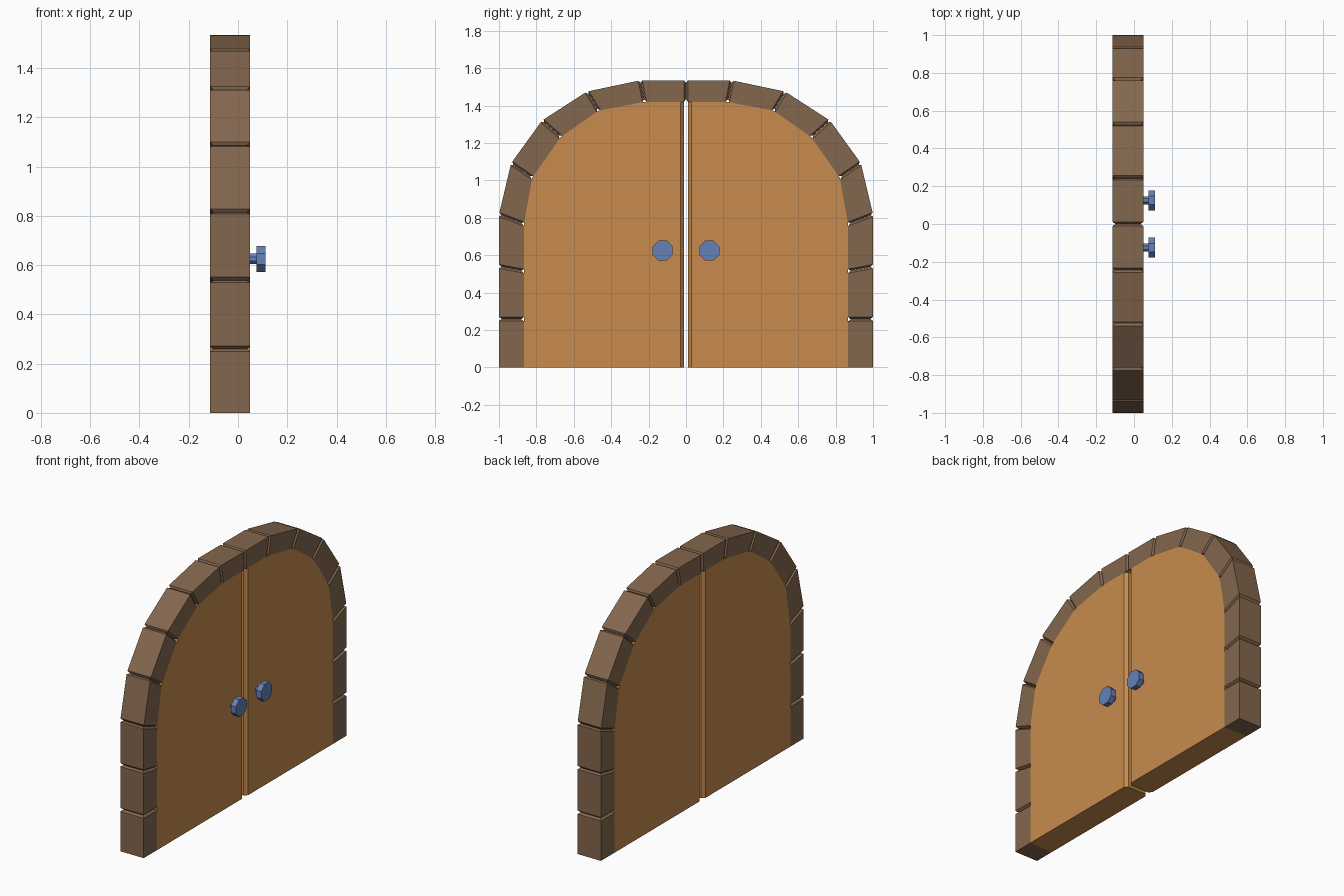
import bpy, bmesh, math
from mathutils import Vector

if "Cube" in bpy.data.objects:
    bpy.data.objects.remove(bpy.data.objects["Cube"])

BACK, FRONT = -0.113, 0.049     # shared thickness of wall and doors (x)
GROOVE, INSET = 0.011, 0.013    # chamfer size at the stone ends

# Arch outlines in (y, z): one point per mortar joint, ground to crown
INNER = [(0.867, 0), (0.867, 0.258), (0.867, 0.515), (0.867, 0.767), (0.822, 1.015),
         (0.67, 1.232), (0.468, 1.373), (0.222, 1.42), (0, 1.42)]
OUTER = [(1, 0), (1, 0.26), (1, 0.54), (1, 0.818), (0.935, 1.092),
         (0.77, 1.32), (0.53, 1.475), (0.245, 1.535), (0, 1.535)]


def material(name, color):
    m = bpy.data.materials.new(name)
    m.diffuse_color = (*color, 1)
    m.use_nodes = True
    m.node_tree.nodes["Principled BSDF"].inputs["Base Color"].default_value = m.diffuse_color
    return m


stone_mat = material("stone", (0.23, 0.135, 0.075))
wood_mat = material("wood", (0.57, 0.26, 0.075))
metal_mat = material("metal", (0.125, 0.22, 0.47))


def finish(name, bm, mat):
    """Turn the bmesh into an object mirrored across y = 0."""
    bmesh.ops.recalc_face_normals(bm, faces=bm.faces)
    mesh = bpy.data.meshes.new(name)
    bm.to_mesh(mesh)
    bm.free()
    mesh.materials.append(mat)
    ob = bpy.data.objects.new(name, mesh)
    bpy.context.collection.objects.link(ob)
    mod = ob.modifiers.new("Mirror", 'MIRROR')
    mod.use_axis = (False, True, False)
    mod.use_mirror_merge = False
    return ob


def loft(bm, rings):
    """Closed solid through a list of equal-length rings."""
    loops = [[bm.verts.new(p) for p in r] for r in rings]
    n = len(loops[0])
    for a, b in zip(loops, loops[1:]):
        for i in range(n):
            j = (i + 1) % n
            bm.faces.new((a[i], a[j], b[j], b[i]))
    bm.faces.new(loops[0])
    bm.faces.new(loops[-1])


def section(inner, outer, inset):
    """Rectangular stone cross-section between two outline points."""
    d = (outer - inner).normalized() * inset
    i, o = inner + d, outer - d
    return [(BACK + inset, *i), (FRONT - inset, *i), (FRONT - inset, *o), (BACK + inset, *o)]


# Arch stones with chamfered ends
bm = bmesh.new()
for k in range(len(INNER) - 1):
    i0, i1, o0, o1 = map(Vector, (INNER[k], INNER[k + 1], OUTER[k], OUTER[k + 1]))
    di, do = (i1 - i0).normalized(), (o1 - o0).normalized()

    def cut(s, inset, end):
        pi, po = (i1, o1) if end else (i0, o0)
        return section(pi + di * s, po + do * s, inset)

    start = [cut(0, 0, False)] if k == 0 else [cut(0.0005, INSET, False), cut(GROOVE, 0, False)]
    loft(bm, start + [cut(-GROOVE, 0, True), cut(-0.0005, INSET, True)])
finish("arch_stones", bm, stone_mat)

# Door leaves, chamfered along the centre edge
bm = bmesh.new()


def leaf(x, gap):
    return [(x, gap, 0)] + [(x, y, z) for y, z in INNER[:-1]] + [(x, gap, 1.42)]


loft(bm, [leaf(BACK, 0.03), leaf(BACK + 0.018, 0.011),
          leaf(FRONT - 0.018, 0.011), leaf(FRONT, 0.03)])
finish("door_leaves", bm, wood_mat)

# Octagonal door knobs: stem and head
bm = bmesh.new()


def octagon(x, r):
    return [(x, 0.125 + r * math.cos(a), 0.625 + r * math.sin(a))
            for a in (math.pi / 8 + k * math.pi / 4 for k in range(8))]


loft(bm, [octagon(x, r) for x, r in
          ((FRONT - 0.005, 0.023), (0.076, 0.023), (0.076, 0.058), (0.111, 0.058))])
finish("door_knobs", bm, metal_mat)
